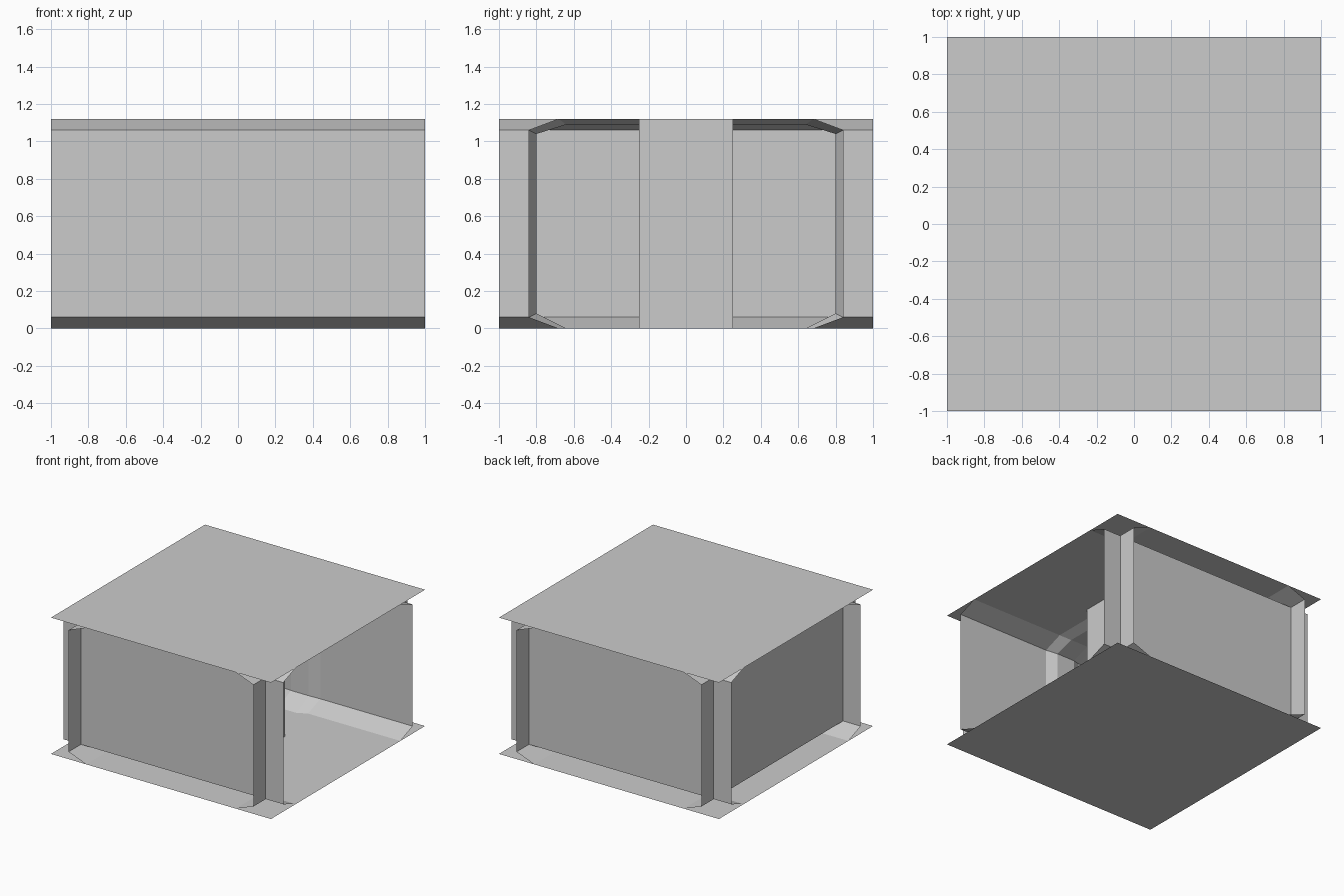
import bpy
from math import pi
from mathutils import Matrix

if "Cube" in bpy.data.objects:
    bpy.data.objects.remove(bpy.data.objects["Cube"])

H = 1.12           # ceiling height
# wall section: (distance from centre, height), chamfered at floor and ceiling
WALL = [(0.68, 0), (0.84, 0.06), (0.84, 1.06), (0.68, H)]
# inner edge of the rib that follows the wall section
RIB = [(0.64, 0), (0.80, 0.08), (0.80, 1.04), (0.64, 1.09)]


def make(name, verts, faces, turn=0):
    mesh = bpy.data.meshes.new(name)
    mesh.from_pydata(verts, [], faces)
    mesh.transform(Matrix.Rotation(turn, 4, 'Z'))
    mesh.update()
    obj = bpy.data.objects.new(name, mesh)
    bpy.context.collection.objects.link(obj)
    return obj


def loft(name, rows, turn=0):
    """Skin equal-length rows of points with quads."""
    n = len(rows[0])
    faces = [(r * n + i, r * n + i + 1, (r + 1) * n + i + 1, (r + 1) * n + i)
             for r in range(len(rows) - 1) for i in range(n - 1)]
    return make(name, [p for row in rows for p in row], faces, turn)


# floor and ceiling sheets
for name, z in (("floor", 0), ("ceiling", H)):
    make(name, [(-1, -1, z), (1, -1, z), (1, 1, z), (-1, 1, z)], [(0, 1, 2, 3)])

# three full walls, crossing past each other at the corners
for name, turn in (("front_wall", 0), ("left_wall", -pi / 2), ("back_wall", pi)):
    loft(name, [[(x, -d, z) for d, z in WALL] for x in (1, -1)], turn)

# short fins beside the open right side, mitred into the front and back walls
fin = loft("right_fins", [[(d, -1, z) for d, z in WALL],
                          [(d, -d, z) for d, z in WALL]])
mirror = fin.modifiers.new("mirror", 'MIRROR')
mirror.use_axis = (False, True, False)
mirror.use_clip = False
mirror.use_mirror_merge = False

# bevelled rib arching from the front wall over the ceiling to the back wall


def arch(section, x):
    return ([(x, -d, z) for d, z in section] +
            [(x, d, z) for d, z in reversed(section)])


loft("rib_arch", [arch(WALL, -0.16), arch(RIB, -0.08), arch(RIB, 0.08), arch(WALL, 0.16)])

# square central pillar
ring = [(-0.25, -0.25), (0.25, -0.25), (0.25, 0.25), (-0.25, 0.25), (-0.25, -0.25)]
loft("pillar", [[(x, y, z) for x, y in ring] for z in (0, H)])
